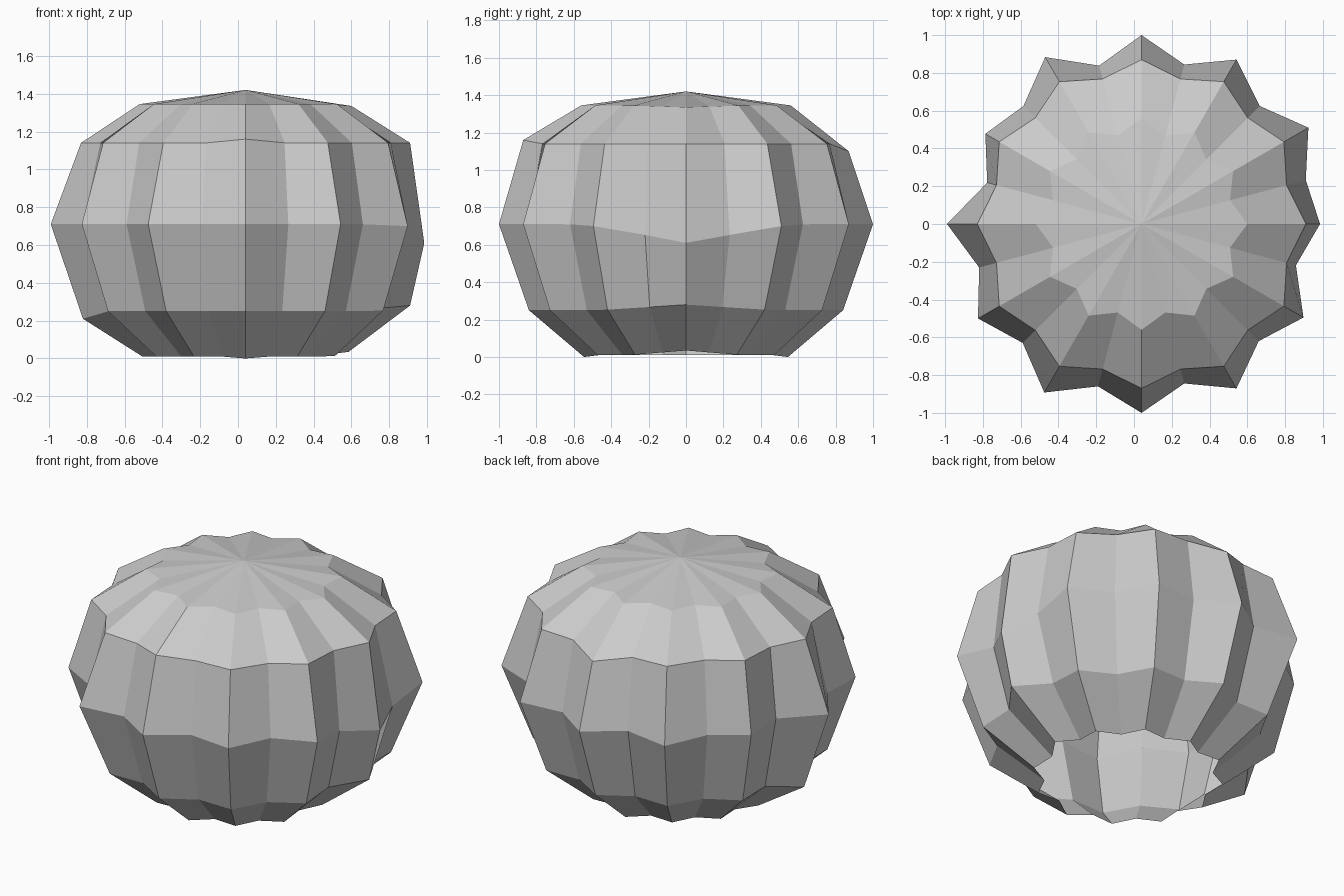
import bpy, bmesh, math

if "Cube" in bpy.data.objects:
    bpy.data.objects.remove(bpy.data.objects["Cube"])

CX = 0.04          # the crown sits slightly off centre
N = 24             # 12 ridges alternating with 12 valleys, from +x counter-clockwise

# Slightly irregular radii around the widest ring (ridge, valley, ridge, ...)
WIDEST = [0.945, 0.90, 1.02, 0.884, 1.005, 0.874, 1.0, 0.868, 1.02, 0.884, 0.955, 0.846,
          1.03, 0.89, 1.0, 0.89, 1.03, 0.89, 1.0, 0.874, 1.005, 0.877, 0.99, 0.846]

# Rings from bottom to top: ridge radius, valley radius, height, lift on the +x side
RINGS = [
    (0.545, 0.48, 0.01, 0.025),
    (0.84, 0.75, 0.25, 0.03),
    (None, None, 0.71, -0.10),
    (0.87, 0.795, 1.14, 0.0),
    (0.56, 0.485, 1.345, -0.01),
]

bm = bmesh.new()
rings = []
for ridge, valley, z, lift in RINGS:
    ring = []
    for i in range(N):
        a = 2 * math.pi * i / N
        r = WIDEST[i] if ridge is None else (valley if i % 2 else ridge)
        side = max(0.0, math.cos(a)) ** 16
        ring.append(bm.verts.new((CX + r * math.cos(a), r * math.sin(a), z + lift * side)))
    rings.append(ring)

# Small dips that bring the rim down to the ground on the front and back,
# and the lower-left bulge
for i in (6, 18):
    rings[0][i].co.z = 0.0
rings[1][12].co = (-0.82, 0, 0.21)
rings[1][0].co = (0.91, 0, 0.28)
rings[3][6].co.z = 1.10
rings[3][18].co.z = 1.16

# Ribbed wall, open at the bottom
for lo, hi in zip(rings, rings[1:]):
    for i in range(N):
        j = (i + 1) % N
        bm.faces.new((lo[i], lo[j], hi[j], hi[i]))

# Shallow conical crown
apex = bm.verts.new((CX, 0, 1.42))
for i in range(N):
    bm.faces.new((rings[-1][i], rings[-1][(i + 1) % N], apex))

mesh = bpy.data.meshes.new("ribbed_gourd")
bm.to_mesh(mesh)
bm.free()
gourd = bpy.data.objects.new("ribbed_gourd", mesh)
bpy.context.collection.objects.link(gourd)
